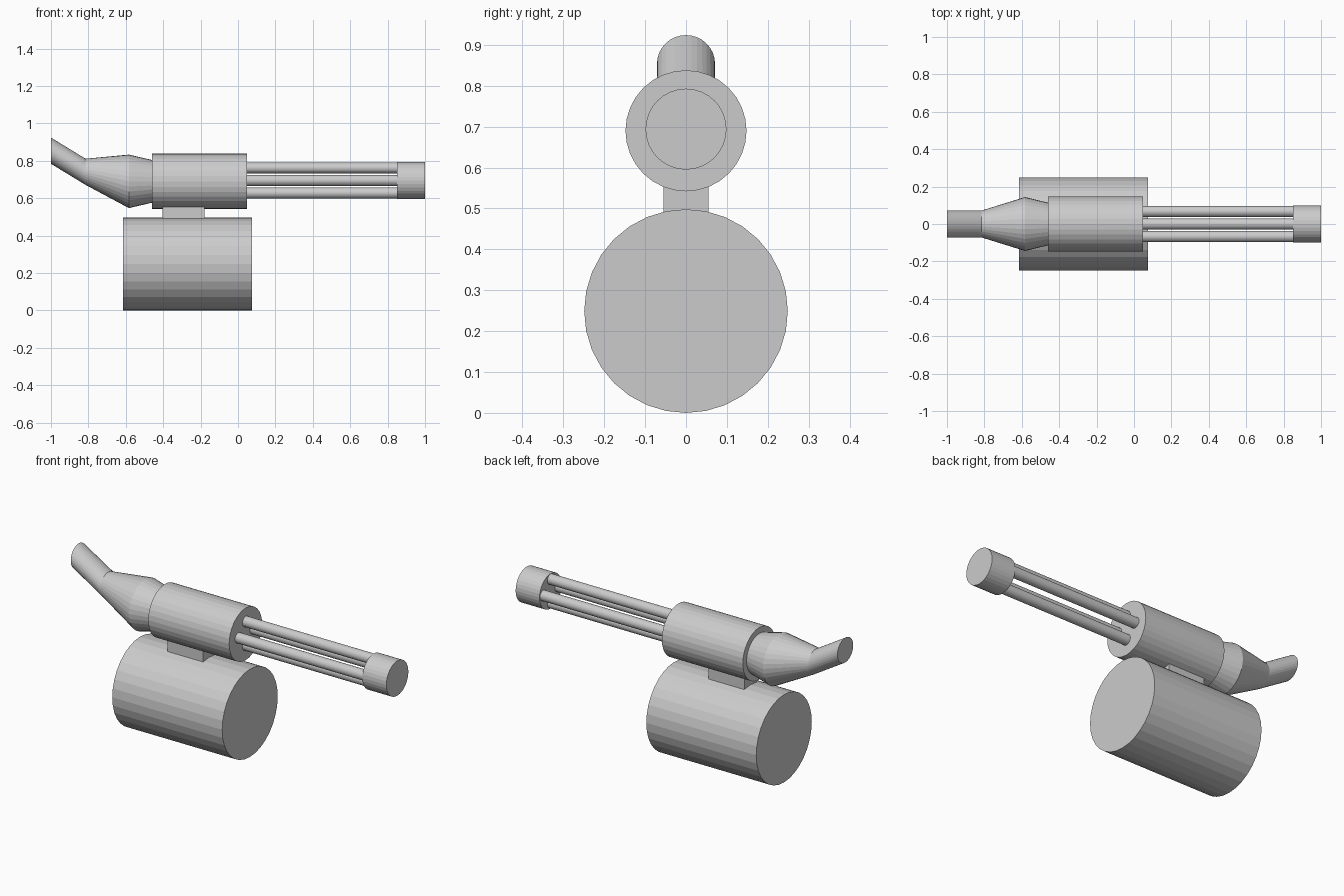
import bpy, bmesh
from math import sin, cos, pi

if "Cube" in bpy.data.objects:
    bpy.data.objects.remove(bpy.data.objects["Cube"])


def loft(name, rings, sides=32):
    """Skin a closed solid through upright elliptical rings: (x, y, z, half width, half height)."""
    bm = bmesh.new()
    loops = []
    for x, y, z, ry, rz in rings:
        loops.append([bm.verts.new((x, y + ry * sin(2 * pi * i / sides),
                                    z + rz * cos(2 * pi * i / sides)))
                      for i in range(sides)])
    for a, b in zip(loops, loops[1:]):
        for i in range(sides):
            j = (i + 1) % sides
            bm.faces.new((a[i], a[j], b[j], b[i]))
    bm.faces.new(loops[0])
    bm.faces.new(loops[-1])
    bmesh.ops.recalc_face_normals(bm, faces=bm.faces)
    mesh = bpy.data.meshes.new(name)
    bm.to_mesh(mesh)
    bm.free()
    obj = bpy.data.objects.new(name, mesh)
    bpy.context.collection.objects.link(obj)
    return obj


def tube(name, x0, x1, y, z, r, sides=32):
    return loft(name, [(x0, y, z, r, r), (x1, y, z, r, r)], sides)


AXIS = 0.69

# Large drum underneath and the main housing above it
tube("drum", -0.615, 0.075, 0, 0.249, 0.249)
tube("housing", -0.46, 0.048, 0, AXIS, 0.148)

# Block joining drum and housing
bpy.ops.mesh.primitive_cube_add(size=1, location=(-0.2925, 0, 0.525))
mount = bpy.context.object
mount.name = "mount_block"
mount.scale = (0.225, 0.11, 0.09)

# Four barrels in a cross, held by the front collar
for i in range(4):
    a = i * pi / 2
    tube(f"barrel_{i + 1}", 0.0, 0.88, 0.067 * sin(a), 0.695 + 0.067 * cos(a), 0.029)
tube("front_collar", 0.85, 1.0, 0, 0.694, 0.099)

# Flared rear section tapering into the bent tail pipe
loft("rear_pipe", [
    (-0.455, 0, AXIS, 0.113, 0.113),
    (-0.583, 0, AXIS, 0.144, 0.143),
    (-0.815, 0, 0.741, 0.072, 0.070),
    (-1.0, 0, 0.854, 0.071, 0.070),
])
